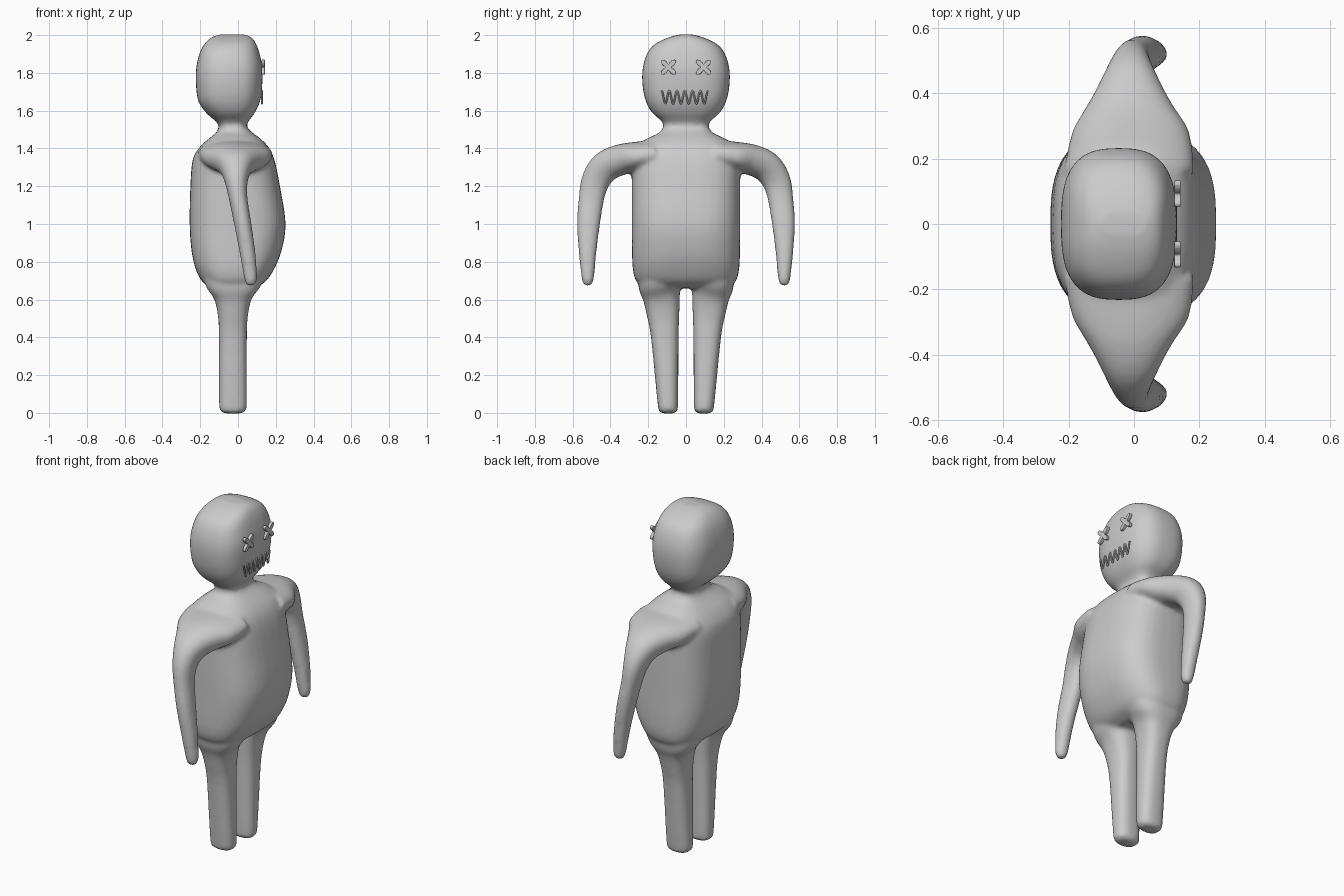
import bpy, bmesh, math
from mathutils import Vector

if "Cube" in bpy.data.objects:
    bpy.data.objects.remove(bpy.data.objects["Cube"], do_unlink=True)

GREY = (0.6, 0.6, 0.6, 1)
clay = bpy.data.materials.new("plain grey")
clay.use_nodes = True
clay.diffuse_color = GREY
clay.node_tree.nodes["Principled BSDF"].inputs["Base Color"].default_value = GREY


def spline(rows, steps=4):
    """Catmull-Rom through rows of numbers."""
    pts = [rows[0]] + rows + [rows[-1]]
    out = []
    for a, b, c, d in zip(pts, pts[1:], pts[2:], pts[3:]):
        for k in range(steps):
            t = k / steps
            out.append([q + 0.5 * t * (r - p + t * (2*p - 5*q + 4*r - s + t * (3*(q - r) + s - p)))
                        for p, q, r, s in zip(a, b, c, d)])
    return out + [rows[-1]]


def loft(bm, rows, power, flip=1, sides=40):
    """Closed skin through rounded rings: x centre, y, z, half depth, half width."""
    rows = spline([list(r) for r in rows])
    rings = []
    for i, (x, y, z, rx, rw) in enumerate(rows):
        a, b = rows[max(i - 1, 0)], rows[min(i + 1, len(rows) - 1)]
        t = Vector((0, b[1] - a[1], b[2] - a[2])).normalized()
        across = t.cross(Vector((1, 0, 0)))
        ring = []
        for k in range(sides):
            ang = math.tau * k / sides
            c, s = math.cos(ang), math.sin(ang)
            p = Vector((x, y, z))
            p.x += math.copysign(abs(c) ** (2 / power), c) * rx
            p += across * math.copysign(abs(s) ** (2 / power), s) * rw
            ring.append(bm.verts.new((p.x, p.y * flip, p.z)))
        rings.append(ring)
    faces = [bm.faces.new(rings[0]), bm.faces.new(rings[-1][::-1])]
    for lo, hi in zip(rings, rings[1:]):
        for k in range(sides):
            n = (k + 1) % sides
            faces.append(bm.faces.new((lo[k], hi[k], hi[n], lo[n])))
    bmesh.ops.recalc_face_normals(bm, faces=faces)


def finish(bm, name):
    me = bpy.data.meshes.new(name)
    bm.to_mesh(me)
    bm.free()
    me.materials.append(clay)
    ob = bpy.data.objects.new(name, me)
    bpy.context.collection.objects.link(ob)
    return ob


def upright(levels):
    """Rows for an upright part from z, back x, front x, half width."""
    return [((a + b) / 2, 0, z, (b - a) / 2, w) for z, a, b, w in levels]


skin = bmesh.new()

# Torso, tapering into the neck
loft(skin, upright([
    (0.66, -0.13, 0.08, 0.2), (0.69, -0.185, 0.14, 0.258), (0.75, -0.22, 0.185, 0.28),
    (0.85, -0.245, 0.228, 0.286), (1.0, -0.256, 0.252, 0.287), (1.2, -0.252, 0.222, 0.287),
    (1.34, -0.24, 0.193, 0.285), (1.41, -0.2, 0.16, 0.27), (1.455, -0.15, 0.115, 0.2),
    (1.485, -0.115, 0.075, 0.14), (1.52, -0.1, 0.045, 0.12), (1.6, -0.1, 0.045, 0.12)]), 2.8)

# Head, flatter at the face
loft(skin, upright([
    (1.515, -0.09, 0.04, 0.11), (1.55, -0.125, 0.06, 0.135), (1.59, -0.17, 0.09, 0.18),
    (1.65, -0.21, 0.117, 0.213), (1.73, -0.222, 0.128, 0.23), (1.82, -0.222, 0.13, 0.23),
    (1.9, -0.205, 0.115, 0.207), (1.95, -0.18, 0.098, 0.168), (1.985, -0.145, 0.075, 0.1),
    (2.003, -0.1, 0.04, 0.035)]), 2.8)

for flip in (1, -1):
    # Legs
    loft(skin, [
        (-0.027, 0.095, -0.003, 0.045, 0.03), (-0.027, 0.095, 0.012, 0.064, 0.046),
        (-0.027, 0.096, 0.05, 0.073, 0.054), (-0.027, 0.112, 0.4, 0.074, 0.073),
        (-0.027, 0.121, 0.52, 0.08, 0.086), (-0.027, 0.13, 0.61, 0.102, 0.098),
        (-0.025, 0.14, 0.68, 0.15, 0.112), (-0.02, 0.14, 0.78, 0.17, 0.11)], 2.6, flip)
    # Arms, wide at the shoulder and drooping to a blunt tip
    loft(skin, [
        (-0.015, 0.16, 1.37, 0.2, 0.075), (-0.01, 0.28, 1.353, 0.18, 0.08),
        (-0.012, 0.36, 1.336, 0.132, 0.082), (-0.012, 0.43, 1.3, 0.09, 0.082),
        (-0.01, 0.478, 1.23, 0.062, 0.076), (0.0, 0.5, 1.14, 0.05, 0.068),
        (0.025, 0.516, 1.0, 0.046, 0.061), (0.05, 0.521, 0.85, 0.042, 0.047),
        (0.065, 0.52, 0.73, 0.036, 0.035), (0.068, 0.52, 0.69, 0.03, 0.028),
        (0.068, 0.52, 0.672, 0.018, 0.016)], 2.2, flip)

body = finish(skin, "body")
blend = body.modifiers.new("blend", 'REMESH')
blend.mode = 'VOXEL'
blend.voxel_size = 0.011
blend.use_smooth_shade = True
soften = body.modifiers.new("soften", 'SMOOTH')
soften.factor = 0.5
soften.iterations = 10

# Eyes: four-armed crosses standing just off the face
for name, y in (("left_eye", 0.093), ("right_eye", -0.093)):
    bm = bmesh.new()
    outline = []
    for k in range(64):
        ang = math.tau * k / 64
        r = 0.016 + 0.037 * abs(math.sin(2 * ang)) ** 2.2
        outline.append(bm.verts.new((0.124, y + r * math.cos(ang), 1.83 + r * math.sin(ang))))
    face = bm.faces.new(outline)
    side = bmesh.ops.extrude_face_region(bm, geom=[face])
    front = [v for v in side["geom"] if isinstance(v, bmesh.types.BMVert)]
    bmesh.ops.translate(bm, verts=front, vec=(0.018, 0, 0))
    bmesh.ops.recalc_face_normals(bm, faces=bm.faces)
    eye = finish(bm, name)
    bevel = eye.modifiers.new("round", 'BEVEL')
    bevel.width = 0.004
    bevel.segments = 2

# Mouth: a thin zigzag stitch
curve = bpy.data.curves.new("mouth", 'CURVE')
curve.dimensions = '3D'
curve.bevel_depth = 0.0045
curve.bevel_resolution = 2
curve.use_fill_caps = True
line = curve.splines.new('POLY')
count = 110
line.points.add(count)
for k, p in enumerate(line.points):
    t = k / count
    p.co = (0.127, -0.13 + 0.247 * t, 1.671 + 0.034 * math.cos(t * math.tau * 6), 1)
curve.materials.append(clay)
mouth = bpy.data.objects.new("mouth", curve)
bpy.context.collection.objects.link(mouth)
